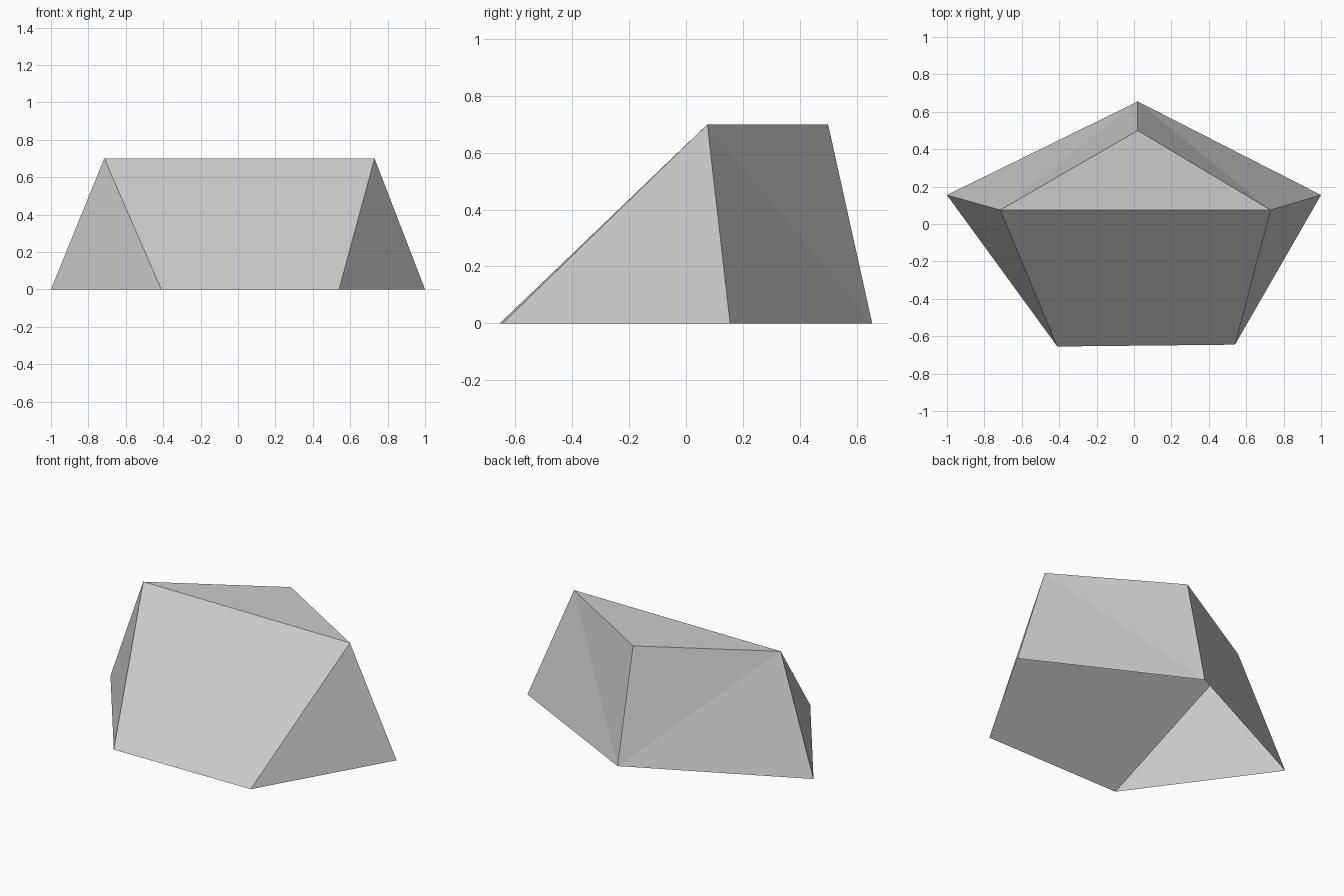
import bpy
import bmesh

cube = bpy.data.objects.get("Cube")
if cube:
    bpy.data.objects.remove(cube, do_unlink=True)

# Stone material
stone = bpy.data.materials.new("light_grey_stone")
stone.use_nodes = True
grey = (0.6, 0.6, 0.6, 1)
stone.diffuse_color = grey
stone.node_tree.nodes["Principled BSDF"].inputs["Base Color"].default_value = grey

# Outlines: five-sided foot on the ground, three-sided flat crown
foot = [(-1, 0.155), (-0.41, -0.655), (0.54, -0.645), (1, 0.155), (0.02, 0.655)]
crown = [(-0.715, 0.075), (0.73, 0.075), (0.02, 0.5)]
height = 0.7

bm = bmesh.new()
left_end, front_a, front_b, right_end, back = [bm.verts.new((x, y, 0)) for x, y in foot]
top_a, top_b, top_back = [bm.verts.new((x, y, height)) for x, y in crown]

# Crown, front slope, side facets and folded back facets; underside stays open
for facet in (
    (top_a, top_b, top_back),
    (front_a, front_b, top_b, top_a),
    (left_end, front_a, top_a),
    (front_b, right_end, top_b),
    (right_end, back, top_b),
    (back, top_back, top_b),
    (back, left_end, top_a),
    (back, top_a, top_back),
):
    bm.faces.new(facet)

mesh = bpy.data.meshes.new("rock")
bm.to_mesh(mesh)
bm.free()
mesh.materials.append(stone)
rock = bpy.data.objects.new("rock", mesh)
bpy.context.collection.objects.link(rock)
